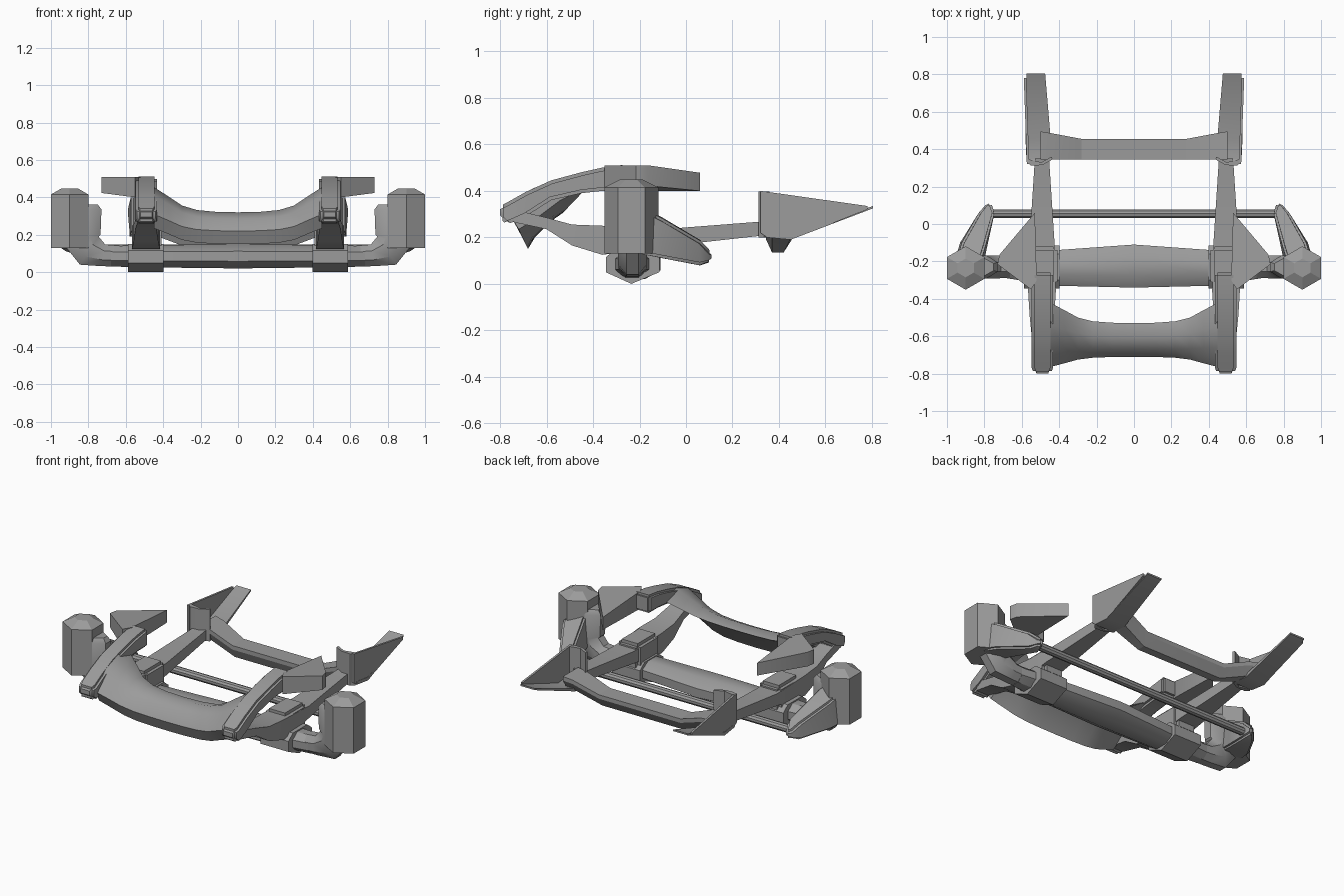
import bpy, bmesh, math
from mathutils import Vector

cube = bpy.data.objects.get("Cube")
if cube:
    bpy.data.objects.remove(cube, do_unlink=True)

grey = bpy.data.materials.new("steel grey")
grey.use_nodes = True
COLOUR = (0.33, 0.33, 0.33, 1)
grey.diffuse_color = COLOUR
grey.node_tree.nodes["Principled BSDF"].inputs["Base Color"].default_value = COLOUR


def loft(name, rings, mirror=False, bevel=0.0, smooth=35):
    """Skin a closed solid through rings of equal point count."""
    bm = bmesh.new()
    loops = [[bm.verts.new(p) for p in ring] for ring in rings]
    n = len(loops[0])
    for a, b in zip(loops, loops[1:]):
        for i in range(n):
            j = (i + 1) % n
            bm.faces.new((a[i], a[j], b[j], b[i]))
    bm.faces.new(loops[0])
    bm.faces.new(loops[-1])
    bmesh.ops.recalc_face_normals(bm, faces=bm.faces)
    if bevel:
        edges = [e for e in bm.edges if e.calc_face_angle(0) > 0.5]
        bmesh.ops.bevel(bm, geom=edges, offset=bevel, segments=2,
                        affect='EDGES', clamp_overlap=True)
    for side in ((1, -1) if mirror else (1,)):
        copy = bm.copy()
        if side < 0:
            for v in copy.verts:
                v.co.x *= -1
            bmesh.ops.reverse_faces(copy, faces=copy.faces)
        label = name if not mirror else ("left_" if side > 0 else "right_") + name
        mesh = bpy.data.meshes.new(label)
        copy.to_mesh(mesh)
        copy.free()
        mesh.materials.append(grey)
        ob = bpy.data.objects.new(label, mesh)
        bpy.context.collection.objects.link(ob)
        bpy.ops.object.select_all(action='DESELECT')
        ob.select_set(True)
        bpy.context.view_layer.objects.active = ob
        bpy.ops.object.shade_smooth_by_angle(angle=math.radians(smooth))
    bm.free()


def side_prism(name, profile, x0, x1, **kw):
    """Extrude a (y, z) profile along x."""
    loft(name, [[(x, y, z) for y, z in profile] for x in (x0, x1)], **kw)


def rect(y, x, hw, z0, z1):
    return [(x - hw, y, z0), (x + hw, y, z0), (x + hw, y, z1), (x - hw, y, z1)]


def oval(centre, u, v, n=8):
    """Ring around a centre, spanned by half-axis vectors u and v."""
    c, u, v = Vector(centre), Vector(u), Vector(v)
    angles = [2 * math.pi * (i + 0.5) / n for i in range(n)]
    k = 1 / math.cos(math.pi / n)
    return [c + k * (u * math.cos(a) + v * math.sin(a)) for a in angles]


# Hexagonal wheel hubs with a low domed cap
def hexagon(r, z):
    return [(0.9 + r * math.sin(a), -0.235 + r * math.cos(a), z)
            for a in (i * math.pi / 3 for i in range(6))]


loft("hub", [hexagon(0.116, 0.13), hexagon(0.116, 0.415), hexagon(0.05, 0.448)],
     mirror=True, smooth=25)

# Axle beam, wide in the middle
loft("axle_beam", [oval((x, y, 0.085), (0, w, 0), (0, 0, h)) for x, y, w, h in
     ((-0.68, -0.23, 0.06, 0.055), (-0.42, -0.235, 0.095, 0.06),
      (0, -0.225, 0.115, 0.065),
      (0.42, -0.235, 0.095, 0.06), (0.68, -0.23, 0.06, 0.055))])

# Upturned axle ends that meet the hubs
loft("axle_elbow", [
    oval((0.62, -0.23, 0.085), (0, 0.06, 0), (0, 0, 0.055)),
    oval((0.72, -0.23, 0.09), (0, 0.06, 0), (-0.01, 0, 0.058)),
    oval((0.795, -0.23, 0.115), (0, 0.062, 0), (-0.05, 0, 0.075)),
    oval((0.83, -0.23, 0.17), (0, 0.062, 0), (-0.095, 0, 0.03)),
    oval((0.83, -0.23, 0.335), (0, 0.062, 0), (-0.1, 0, 0)),
    oval((0.83, -0.23, 0.362), (0, 0.045, 0), (-0.08, 0, 0))], mirror=True)

# Steering arms sloping down and back from the hubs
loft("steering_arm", [
    [(0.80, -0.2, 0.13), (0.96, -0.2, 0.13), (0.95, -0.2, 0.33), (0.82, -0.2, 0.34)],
    [(0.78, -0.1, 0.11), (0.93, -0.1, 0.11), (0.92, -0.1, 0.28), (0.79, -0.1, 0.285)],
    [(0.745, 0.06, 0.08), (0.83, 0.06, 0.08), (0.83, 0.06, 0.185), (0.745, 0.06, 0.19)],
    [(0.765, 0.115, 0.10), (0.795, 0.1, 0.09), (0.795, 0.1, 0.14), (0.765, 0.115, 0.135)]],
    mirror=True, bevel=0.012)

# Tie rod
loft("tie_rod", [oval((x, 0.055, 0.125), (0, 0.023, 0), (0, 0, 0.023), 10)
                 for x in (-0.78, 0.78)])

# Axle clamps and the spring seats on them
side_prism("axle_clamp", [(-0.345, 0.05), (-0.235, 0.0), (-0.115, 0.05),
                          (-0.115, 0.115), (-0.16, 0.15), (-0.30, 0.15), (-0.345, 0.115)],
           0.397, 0.588, mirror=True)
loft("spring_seat", [rect(-0.33, 0.485, 0.075, 0.1, 0.265),
                     rect(-0.12, 0.485, 0.075, 0.1, 0.265)], mirror=True, bevel=0.02)

# Tapering springs
loft("spring", [rect(y, 0.492, w, z0, z1) for y, z0, z1, w in
     ((-0.74, 0.265, 0.32, 0.045), (-0.6, 0.235, 0.285, 0.055),
      (-0.49, 0.165, 0.255, 0.066), (-0.36, 0.125, 0.25, 0.074),
      (-0.1, 0.16, 0.235, 0.067), (0.35, 0.21, 0.27, 0.038))], mirror=True)

# Arched front rails
loft("front_rail", [rect(y, 0.49, w, z0, z1) for y, z0, z1, w in
     ((-0.80, 0.28, 0.335, 0.045), (-0.77, 0.255, 0.35, 0.057),
      (-0.69, 0.29, 0.395, 0.057), (-0.58, 0.36, 0.445, 0.057),
      (-0.45, 0.39, 0.48, 0.057), (-0.36, 0.40, 0.50, 0.057),
      (-0.26, 0.40, 0.513, 0.057))], mirror=True, bevel=0.014)

# Outrigger brackets beside the rails
plan = [(0.53, 0.06), (0.72, -0.165), (0.73, -0.215), (0.55, -0.35), (0.52, -0.3)]
loft("outrigger", [
    [(x, y, 0.40 + max(0, x - 0.55) * 0.13) for x, y in plan],
    [(x, y, 0.51 - max(0, y + 0.1) * 0.2) for x, y in plan]], mirror=True)

# Sagging front crossmember, a curved channel open to the back
mid = [(-0.53, 0.305), (-0.60, 0.32), (-0.67, 0.285), (-0.71, 0.22),
       (-0.68, 0.15), (-0.65, 0.20), (-0.58, 0.27)]
end = [(-0.42, 0.42), (-0.54, 0.455), (-0.66, 0.41), (-0.765, 0.31),
       (-0.72, 0.235), (-0.66, 0.27), (-0.54, 0.36)]
stations = ((0, 0), (0.12, 0.02), (0.22, 0.09), (0.30, 0.27), (0.37, 0.62), (0.45, 1))
rings = []
for x, t in [(-x, t) for x, t in stations[:0:-1]] + list(stations):
    rings.append([(x, a[0] + (b[0] - a[0]) * t, a[1] + (b[1] - a[1]) * t)
                  for a, b in zip(mid, end)])
loft("front_crossmember", rings, smooth=50)

# Rear crossmember, flared and raised at both ends
loft("rear_crossmember", [
    [(x, 0.345, 0.19 + dz), (x, 0.37, 0.135 + dz), (x, 0.42 + dy, 0.135 + dz),
     (x, 0.455 + dy, 0.19 + dz), (x, 0.455 + dy, 0.215 + dz), (x, 0.345, 0.215 + dz)]
    for x, dy, dz in ((-0.5, 0.04, 0.07), (-0.44, 0.03, 0.06), (-0.28, 0, 0),
                      (0.28, 0, 0), (0.44, 0.03, 0.06), (0.5, 0.04, 0.07))], smooth=20)

# Rear scoops: sloping floor, outer wall and front wall
loft("scoop_floor", [
    [(0.44, 0.345, 0.20), (0.575, 0.345, 0.20), (0.575, 0.345, 0.22), (0.44, 0.345, 0.22)],
    [(0.445, 0.45, 0.19), (0.58, 0.45, 0.19), (0.58, 0.45, 0.21), (0.445, 0.45, 0.21)],
    [(0.475, 0.805, 0.325), (0.575, 0.805, 0.325), (0.575, 0.805, 0.335),
     (0.475, 0.805, 0.335)]], mirror=True)
outline = [(0.32, 0.22), (0.35, 0.2), (0.45, 0.19), (0.78, 0.32), (0.78, 0.335), (0.32, 0.4)]
loft("scoop_wall", [[(x + 0.035 * (y - 0.32), y, z) for y, z in outline]
                    for x in (0.56, 0.573)], mirror=True)
loft("scoop_front", [
    [(0.435, 0.345, z), (0.49, 0.315, z), (0.55, 0.312, z), (0.573, 0.335, z),
     (0.56, 0.345, z), (0.495, 0.33, z), (0.44, 0.36, z)] for z in (0.20, 0.398)],
    mirror=True)
